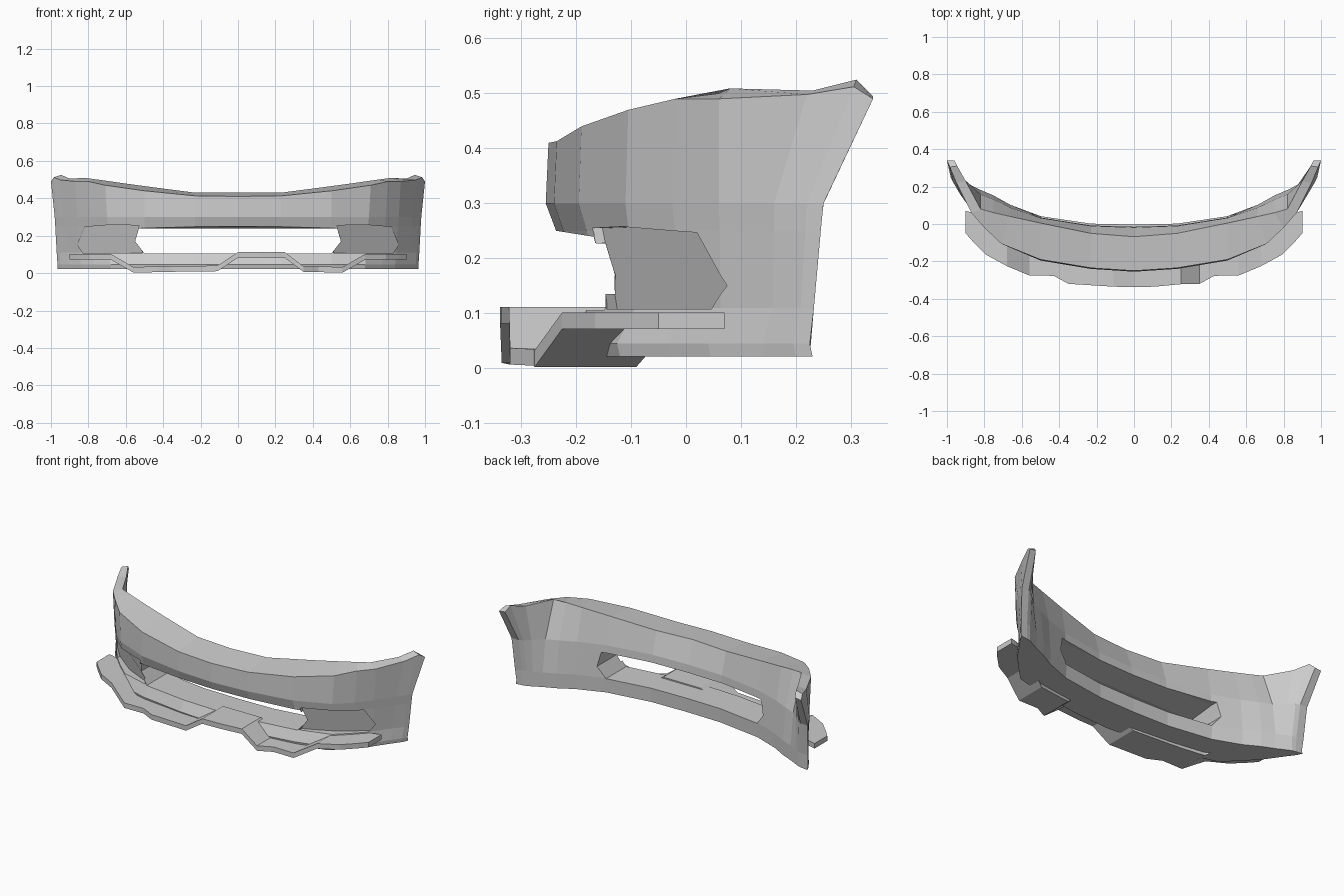
import bpy, bmesh

if "Cube" in bpy.data.objects:
    bpy.data.objects.remove(bpy.data.objects["Cube"])


def loft(name, rings, caps=None):
    """Closed solid from a row of equal-length cross-sections."""
    bm = bmesh.new()
    vs = [[bm.verts.new(p) for p in r] for r in rings]
    n = len(rings[0])
    for a, b in zip(vs, vs[1:]):
        for i in range(n):
            j = (i + 1) % n
            bm.faces.new((a[i], a[j], b[j], b[i]))
    for end in (vs[0], vs[-1]):
        for cap in caps or [range(n)]:
            bm.faces.new([end[i] for i in cap])
    bmesh.ops.recalc_face_normals(bm, faces=bm.faces)
    me = bpy.data.meshes.new(name)
    bm.to_mesh(me)
    bm.free()
    ob = bpy.data.objects.new(name, me)
    bpy.context.collection.objects.link(ob)
    return ob


def cut(target, cutter):
    m = target.modifiers.new(cutter.name, 'BOOLEAN')
    m.operation = 'DIFFERENCE'
    m.solver = 'EXACT'
    m.object = cutter
    cutter.hide_render = True
    cutter.hide_set(True)


# Bumper edge curves from the middle to the right end
front_top = [(0, -.25, .41), (.23, -.235, .413), (.5, -.19, .44), (.71, -.105, .47),
             (.80, -.02, .49), (.87, .06, .49), (.95, .22, .498), (.985, .305, .512),
             (1.0, .34, .49)]
front_mid = [(0, -.255), (.23, -.24), (.5, -.195), (.70, -.11), (.79, -.025),
             (.86, .06), (.93, .16), (.965, .22), (.98, .25)]
front_low = [(0, -.23), (.23, -.215), (.5, -.175), (.68, -.125), (.77, -.035),
             (.84, .04), (.91, .14), (.95, .195), (.965, .225)]
back_top = [(0, -.068, .43), (.23, -.05, .43), (.5, .005, .465), (.66, .04, .487),
            (.75, .06, .50), (.82, .08, .509), (.90, .23, .505), (.945, .31, .525),
            (.96, .34, .495)]
back_low = [(0, -.005), (.23, 0), (.5, .04), (.66, .10), (.75, .15),
            (.82, .18), (.87, .205), (.90, .22), (.925, .225)]


def section(i):
    mid, low = front_mid[i], front_low[i]
    fade = max(0, 1 - i / 8)

    def between(t, dy, z):
        return (mid[0] + (low[0] - mid[0]) * t,
                mid[1] + (low[1] - mid[1]) * t + dy * fade, z)

    bx, by = back_low[i]
    tx = back_top[i]
    return [front_top[i], (*mid, .30), between(.2, .014, .25), between(.7, .045, .11),
            (*low, .045), (low[0], low[1] + .005, .022), (bx, by, .022), (bx, by + .002, .11),
            (bx + (tx[0] - bx) * .22, by + (tx[1] - by) * .22, .30), tx]


half = [section(i) for i in range(9)]
mirrored = [[(-x, y, z) for x, y, z in r] for r in half[:0:-1]]
bumper = loft("bumper_shell", mirrored + half,
              [(0, 1, 8, 9), (1, 2, 3, 7, 8), (3, 4, 5, 6, 7)])

# Central air intake with a slightly bellied roof
rings = []
for y, roof in ((-.5, .25), (-.235, .25), (-.16, .238), (0, .255), (.4, .255)):
    side = [(.53, roof), (.55, .17), (.50, .105)]
    rings.append([(x, y, z) for x, z in side] + [(-x, y, z) for x, z in side[::-1]])
cut(bumper, loft("intake_cutter", rings))

# Side lamp recesses, open towards the intake
recess = [(.53, .255, -.152), (.68, .258, -.07), (.82, .247, .03), (.858, .15, .085),
          (.83, .108, .07), (.69, .108, -.04), (.51, .108, -.125), (.54, .17, -.135)]
for s, side in ((1, "right"), (-1, "left")):
    cut(bumper, loft(side + "_recess_cutter",
                     [[(s * x, -.5, z) for x, z, y in recess],
                      [(s * x, y, z) for x, z, y in recess]]))

# Folded splitter plate: x, front y, back y, top z
wing = [(.90, -.05, .07, .102), (.86, -.095, .06, .102), (.79, -.165, .03, .102),
        (.68, -.225, -.03, .102), (.56, -.275, -.09, .033), (.43, -.277, -.11, .035),
        (.35, -.32, -.12, .037)]
centre = [(-.11, -.335, -.14, .04), (0, -.338, -.14, .112), (.11, -.335, -.14, .112),
          (.25, -.322, -.14, .112)]
stations = [(-x, f, b, z) for x, f, b, z in wing] + centre + wing[::-1]
loft("front_splitter", [[(x, f, z), (x, b, z), (x, b, max(z - .03, 0)), (x, f, max(z - .03, 0))]
                        for x, f, b, z in stations])
